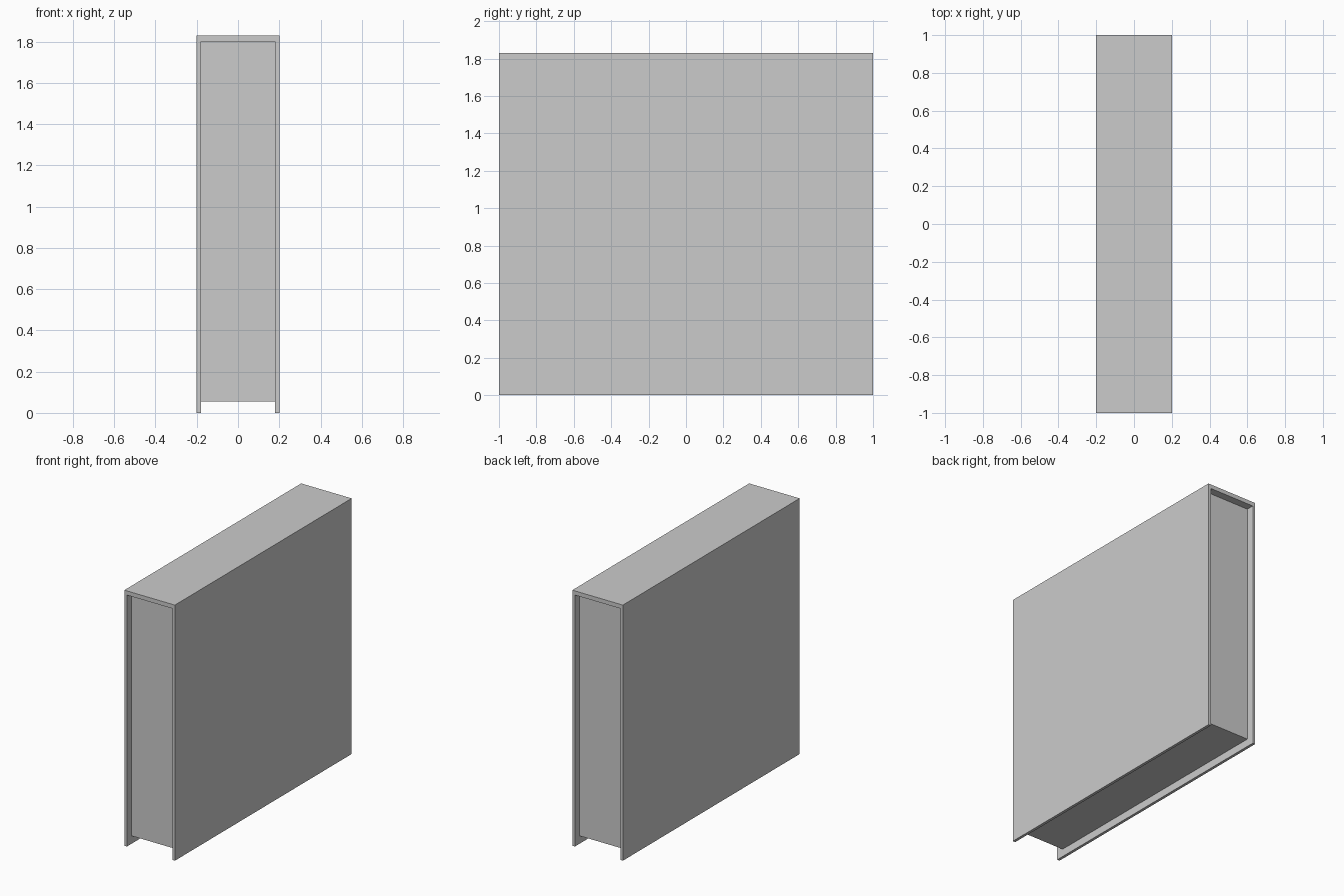
import bpy
import bmesh

cube = bpy.data.objects.get("Cube")
if cube:
    bpy.data.objects.remove(cube, do_unlink=True)

grey = bpy.data.materials.new("plain grey")
grey.use_nodes = True
colour = (0.6, 0.6, 0.6, 1)
grey.diffuse_color = colour
grey.node_tree.nodes["Principled BSDF"].inputs["Base Color"].default_value = colour

HALF_WIDTH, LENGTH, HEIGHT = 0.2, 2.0, 1.83
BOARD, SPINE = 0.02, 0.03      # cover thicknesses
RECESS = 0.055                 # pages set back from the cover edges


def extrude_profile(name, points, length):
    """Extrude an x-z outline along y, centred on the origin."""
    bm = bmesh.new()
    face = bm.faces.new([bm.verts.new((x, -length / 2, z)) for x, z in points])
    result = bmesh.ops.extrude_face_region(bm, geom=[face])
    verts = [v for v in result["geom"] if isinstance(v, bmesh.types.BMVert)]
    bmesh.ops.translate(bm, verts=verts, vec=(0, length, 0))
    bmesh.ops.recalc_face_normals(bm, faces=bm.faces)
    mesh = bpy.data.meshes.new(name)
    bm.to_mesh(mesh)
    bm.free()
    mesh.materials.append(grey)
    obj = bpy.data.objects.new(name, mesh)
    bpy.context.collection.objects.link(obj)
    return obj


# Cover: two boards joined by the spine on top
inner, ceiling = HALF_WIDTH - BOARD, HEIGHT - SPINE
right_half = [(-inner, ceiling), (-inner, 0), (-HALF_WIDTH, 0), (-HALF_WIDTH, HEIGHT)]
left_half = [(-x, z) for x, z in reversed(right_half)]
extrude_profile("cover", right_half + left_half, LENGTH)

# Page block filling the cover, recessed on the three open sides
pages = [(-inner, RECESS), (inner, RECESS), (inner, ceiling), (-inner, ceiling)]
extrude_profile("page_block", pages, LENGTH - 2 * RECESS)
